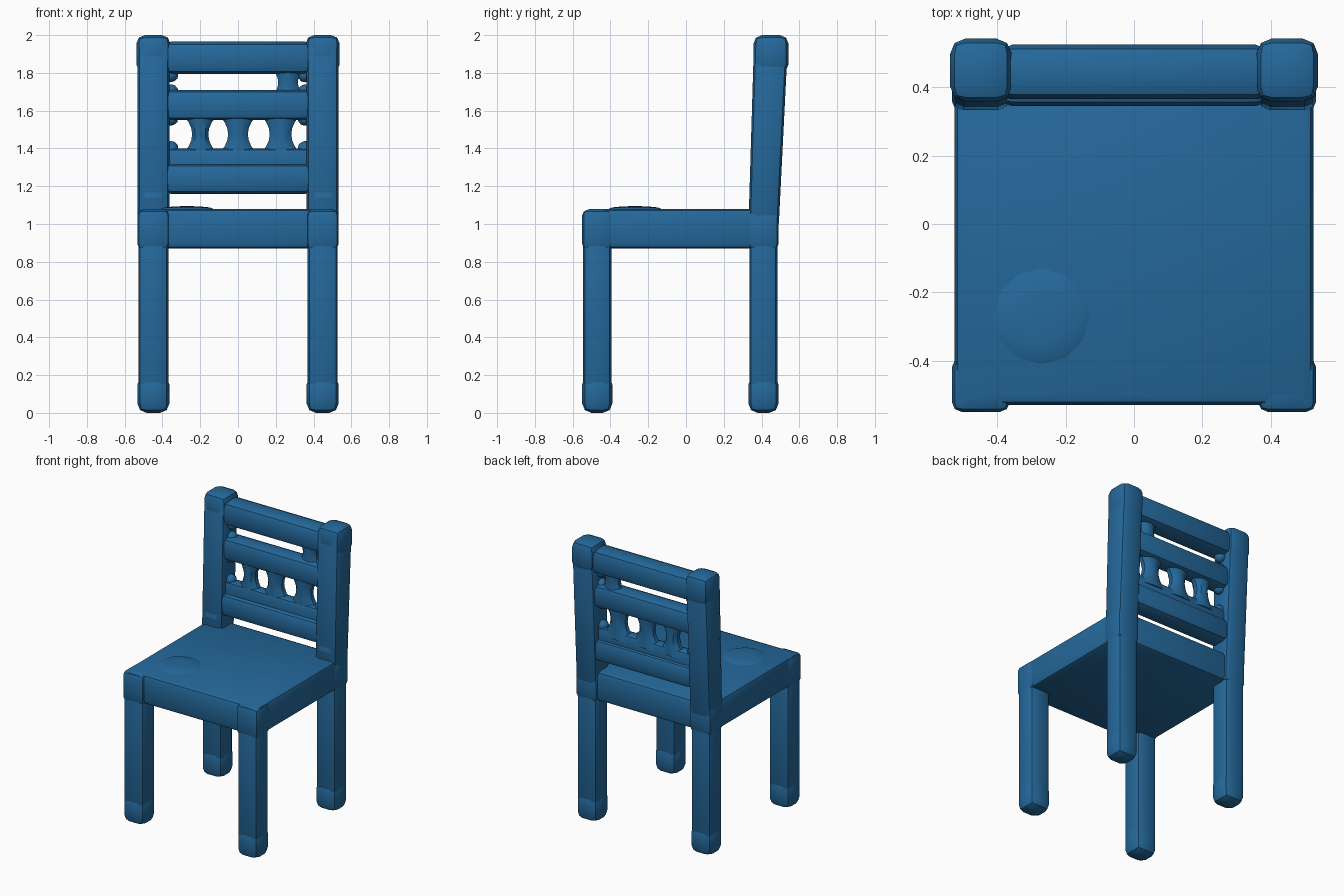
import bpy, bmesh, math
from mathutils import Vector

if "Cube" in bpy.data.objects:
    bpy.data.objects.remove(bpy.data.objects["Cube"], do_unlink=True)

blue = bpy.data.materials.new("painted_blue")
blue.use_nodes = True
blue.diffuse_color = (0.018, 0.14, 0.33, 1)
blue.node_tree.nodes["Principled BSDF"].inputs["Base Color"].default_value = blue.diffuse_color


def finish(name, bm):
    bmesh.ops.recalc_face_normals(bm, faces=bm.faces)
    mesh = bpy.data.meshes.new(name)
    bm.to_mesh(mesh)
    bm.free()
    mesh.materials.append(blue)
    part = bpy.data.objects.new(name, mesh)
    bpy.context.collection.objects.link(part)
    bpy.ops.object.select_all(action="DESELECT")
    part.select_set(True)
    bpy.context.view_layer.objects.active = part
    bpy.ops.object.shade_smooth_by_angle(angle=math.radians(35))


def rounded_block(name, centre, size, bevel, lean=0.0, spread=0.0):
    """Softened box; lean moves its top backwards and spread deepens the top."""
    bm = bmesh.new()
    bmesh.ops.create_cube(bm, size=1)
    for vert in bm.verts:
        top = vert.co.z > 0
        shift = Vector((0, (lean + spread * vert.co.y) * top, 0))
        scaled = Vector([c * s for c, s in zip(vert.co, size)])
        vert.co = scaled + Vector(centre) + shift
    bmesh.ops.bevel(bm, geom=bm.edges[:], offset=bevel, offset_type="OFFSET",
                    segments=2, profile=0.5, affect="EDGES")
    finish(name, bm)


def flared_spindle(name, x, y, bottom, top, waist, flare, depth):
    """Upright bar, narrow at mid height and widening evenly to both ends."""
    rows, sides = 8, 10
    bm = bmesh.new()
    bmesh.ops.create_cone(bm, cap_ends=True, segments=sides, radius1=1, radius2=1, depth=2)
    uprights = [e for e in bm.edges if abs(e.verts[0].co.z - e.verts[1].co.z) > 1]
    bmesh.ops.subdivide_edges(bm, edges=uprights, cuts=rows - 1, use_grid_fill=True)
    for vert in bm.verts:
        t = vert.co.z
        width = waist + flare * t * t
        vert.co = Vector((x + width * vert.co.x, y + depth * vert.co.y,
                          (bottom + top) / 2 + t * (top - bottom) / 2))
    finish(name, bm)


# Key positions shared by the parts
corner_x = 0.448
front_y, back_y = -0.47, 0.41
seat_top, seat_bottom = 1.08, 0.87
thick = 0.16
lean = 0.04


def post_y(z):
    """Depth of the leaning back at a given height."""
    return back_y + lean * max(0, z - 1)


# Legs, bulging feet, leaning back posts and their heads
for side, sign in (("left", 1), ("right", -1)):
    x = corner_x * sign
    for end, y, height in (("front", front_y, seat_top), ("back", back_y, 1.2)):
        rounded_block(f"{end}_leg_{side}", (x, y, height / 2 + 0.03),
                      (thick, 0.15, height - 0.06), 0.035)
        rounded_block(f"{end}_foot_{side}", (x, y, 0.1), (thick + 0.01, thick, 0.2), 0.05)
        rounded_block(f"{end}_bracket_{side}", (x, y, 0.97), (0.17, thick, 0.21), 0.03)
    rounded_block(f"back_post_{side}", (x, back_y, 1.47), (0.17, thick, 1), 0.035,
                  lean=lean, spread=0.02)
    rounded_block(f"post_head_{side}", (x, post_y(2), 1.9), (0.18, 0.185, 0.2), 0.045)

# Thick seat block and the slight swelling on it
rounded_block("seat", (0, -0.03, (seat_top + seat_bottom) / 2),
              (1.05, 1, seat_top - seat_bottom), 0.03)
bm = bmesh.new()
bmesh.ops.create_uvsphere(bm, u_segments=12, v_segments=6, radius=1)
bmesh.ops.scale(bm, verts=bm.verts, vec=(0.14, 0.14, 0.015))
bmesh.ops.translate(bm, verts=bm.verts, vec=(-0.27, -0.27, seat_top))
finish("seat_swelling", bm)

# Back rails between the posts
for name, bottom, top, depth in (("top_rail", 1.795, 1.965, 0.16), ("middle_rail", 1.55, 1.71, 0.14),
                                 ("lower_rail", 1.16, 1.32, 0.15), ("lower_panel", 1.25, 1.4, 0.09)):
    middle = (bottom + top) / 2
    rounded_block(name, (0, post_y(middle), middle), (0.8, depth, top - bottom), depth / 3.5)

# Flared spindles joining the lower panel and the middle rail
for label, x, waist in (("right", -0.2, 0.045), ("centre", 0, 0.055), ("left", 0.225, 0.06)):
    flared_spindle(f"spindle_{label}", x, post_y(1.5), 1.35, 1.6, waist, 0.075, 0.048)

# Lump bridging the top and middle rails near the left post
flared_spindle("rail_bridge", 0.265, post_y(1.75), 1.67, 1.83, 0.055, 0.04, 0.045)

# Small webs where the rails run into the posts
for side, sign in (("left", 1), ("right", -1)):
    for label, z in (("panel", 1.4), ("middle", 1.56), ("upper", 1.7), ("top", 1.79)):
        bm = bmesh.new()
        bmesh.ops.create_icosphere(bm, subdivisions=2, radius=0.04)
        bmesh.ops.translate(bm, verts=bm.verts, vec=(0.355 * sign, post_y(z), z))
        finish(f"{label}_web_{side}", bm)
